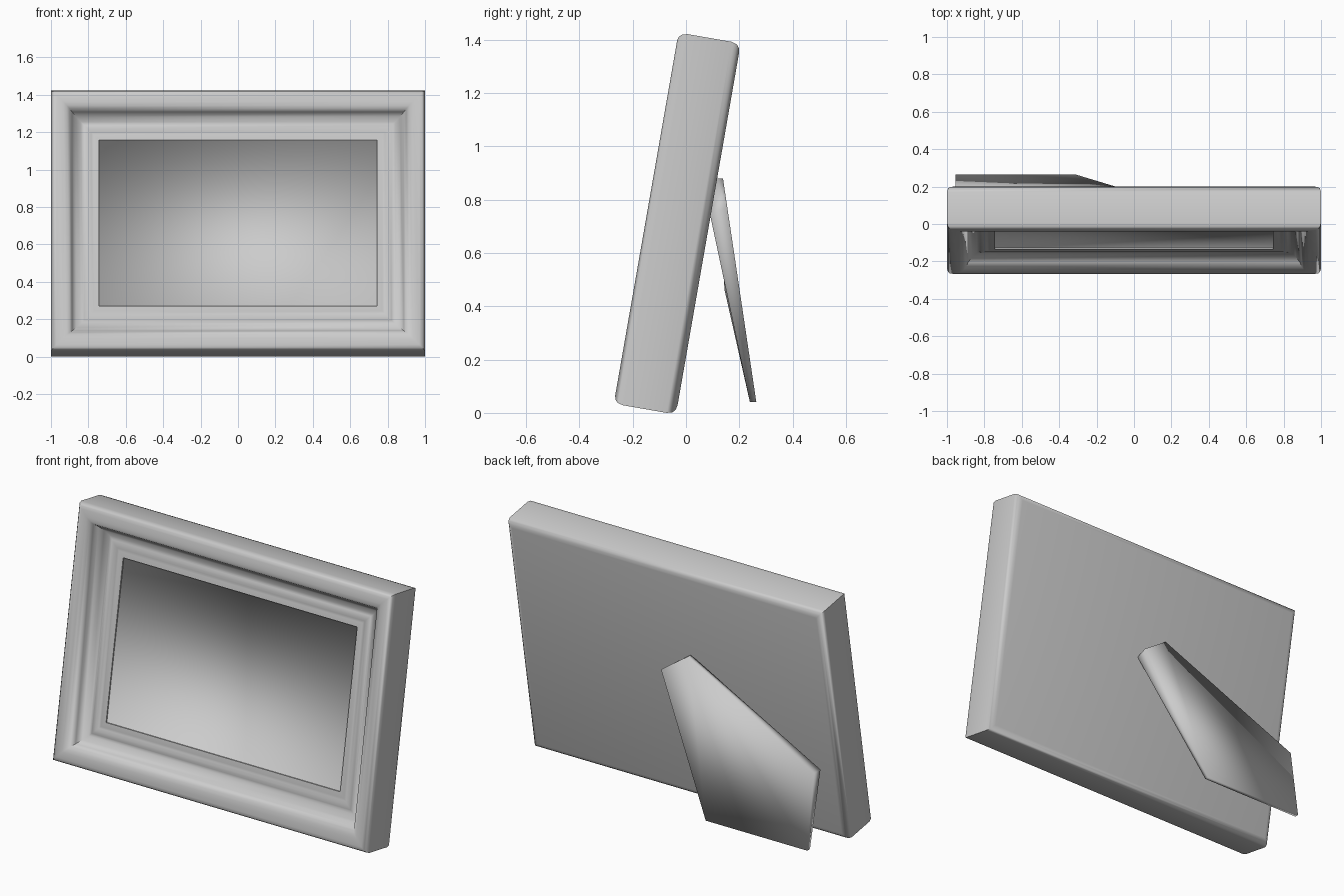
import bpy, math
from mathutils import Matrix, Vector

if "Cube" in bpy.data.objects:
    bpy.data.objects.remove(bpy.data.objects["Cube"])

W, H, D = 1.0, 1.414, 0.237    # half width, height, depth
TILT = Matrix.Rotation(math.radians(-9.9), 4, 'X')


def make(name, verts, faces, angle=None):
    me = bpy.data.meshes.new(name)
    me.from_pydata([tuple(v) for v in verts], [], faces)
    me.update()
    ob = bpy.data.objects.new(name, me)
    bpy.context.collection.objects.link(ob)
    bpy.ops.object.select_all(action='DESELECT')
    ob.select_set(True)
    bpy.context.view_layer.objects.active = ob
    if angle:
        bpy.ops.object.shade_smooth_by_angle(angle=math.radians(angle))
    else:
        bpy.ops.object.shade_smooth()
    return ob


def ring(inset, depth):
    x, lo, hi = W - inset, inset, H - inset
    return [(-x, depth, lo), (x, depth, lo), (x, depth, hi), (-x, depth, hi)]


# moulding profile as (inset, depth), from the back edge round to the opening
profile = [(0.035, D), (0.018, D - 0.004), (0.006, D - 0.014), (0, D - 0.035),
           (0, 0.035), (0.005, 0.015), (0.015, 0.004), (0.03, 0), (0.065, 0),
           (0.085, 0.006), (0.1, 0.02), (0.113, 0.047), (0.135, 0.074),
           (0.16, 0.092), (0.172, 0.093), (0.178, 0.09), (0.2, 0.089),
           (0.215, 0.095), (0.228, 0.093), (0.257, 0.093), (0.257, 0.12)]

verts, faces = [], []
for p in profile:
    verts += ring(*p)
for i in range(len(profile) - 1):
    for k in range(4):
        a, b = 4 * i + k, 4 * i + (k + 1) % 4
        faces.append((a, b, b + 4, a + 4))
faces.append((3, 2, 1, 0))     # flat back board
frame = make("frame", verts, faces, 60)

# picture panel: a shallow tray set into the opening
rim, floor = ring(0.2565, 0.094), ring(0.2565, 0.101)
tray = [(4, 5, 6, 7)] + [
    (k, (k + 1) % 4, (k + 1) % 4 + 4, k + 4) for k in range(4)]
panel = make("picture_panel", rim + floor, tray)

# lean both parts back and rest the lower back edge on the ground
pts = [TILT @ v.co for v in frame.data.vertices]
shift = Vector((0, -0.266 - min(p.y for p in pts), -min(p.z for p in pts)))
for ob in (frame, panel):
    ob.data.transform(Matrix.Translation(shift) @ TILT)

# slanted easel leg: outer face and the wedge-shaped inner face
outline = [(-0.955, 0.04), (-0.31, 0.04), (0.05, 0.77), (-0.11, 0.88), (-0.955, 0.46)]
outer = [(x, 0.264 - 0.149 * (z - 0.04), z) for x, z in outline]
inner_y = [0.24, 0.24, 0.09, 0.113, 0.145]
inner = [(x, y, z) for (x, z), y in zip(outline, inner_y)]
inner[2] = (0.05, 0.09, 0.745)
n = len(outline)
sides = [(k, (k + 1) % n, (k + 1) % n + n, k + n) for k in range(n)]
make("easel_leg", outer + inner,
     [tuple(reversed(range(n))), tuple(range(n, 2 * n))] + sides)
